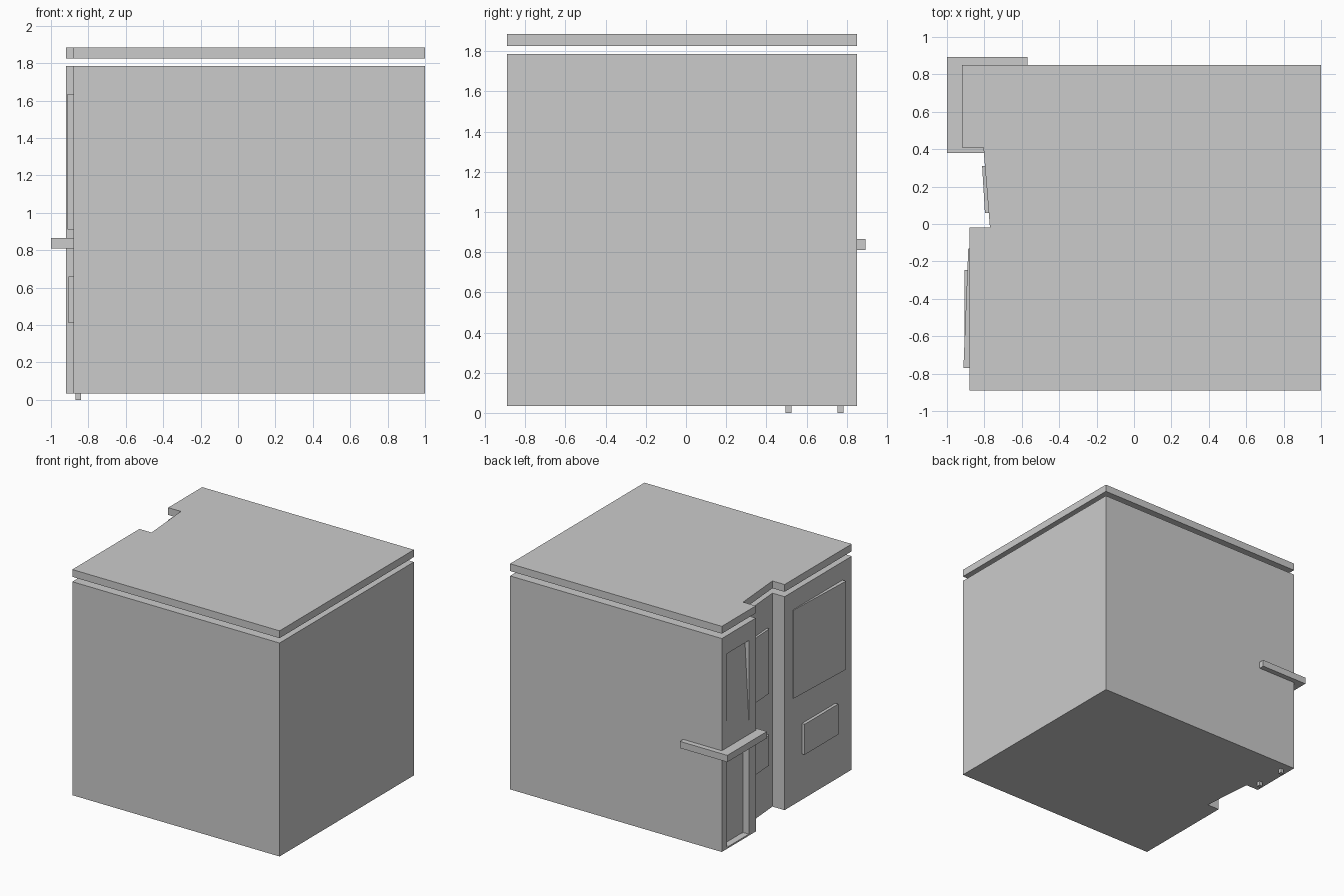
import bpy, bmesh
from mathutils import Vector

if "Cube" in bpy.data.objects:
    bpy.data.objects.remove(bpy.data.objects["Cube"])


def prism(name, pts, offset):
    """Extrude a closed 3D outline along an offset vector."""
    bm = bmesh.new()
    face = bm.faces.new([bm.verts.new(p) for p in pts])
    ext = bmesh.ops.extrude_face_region(bm, geom=[face])
    moved = [v for v in ext["geom"] if isinstance(v, bmesh.types.BMVert)]
    bmesh.ops.translate(bm, verts=moved, vec=Vector(offset))
    bmesh.ops.recalc_face_normals(bm, faces=bm.faces)
    mesh = bpy.data.meshes.new(name)
    bm.to_mesh(mesh)
    bm.free()
    ob = bpy.data.objects.new(name, mesh)
    bpy.context.collection.objects.link(ob)
    return ob


def slab(name, outline, z0, z1):
    return prism(name, [(x, y, z0) for x, y in outline], (0, 0, z1 - z0))


def box(name, x0, x1, y0, y1, z0, z1):
    return slab(name, [(x0, y0), (x1, y0), (x1, y1), (x0, y1)], z0, z1)


def cut(target, cutter):
    cutter.hide_render = True
    cutter.hide_set(True)
    mod = target.modifiers.new(cutter.name, 'BOOLEAN')
    mod.object = cutter
    mod.operation = 'DIFFERENCE'
    mod.solver = 'EXACT'


# Building block and floating roof share one footprint
footprint = [(-0.92, 0.85), (-0.92, 0.41), (-0.805, 0.41), (-0.77, -0.02),
             (-0.88, -0.02), (-0.88, -0.89), (1.0, -0.89), (1.0, 0.85)]
walls = slab("walls", footprint, 0.035, 1.785)
slab("roof_slab", footprint, 1.825, 1.885)

# Canopy wrapping the entrance corner
box("entrance_canopy", -1.0, -0.57, 0.38, 0.893, 0.81, 0.865)

# Recessed doorway, and the window recess that deepens towards its top
cut(walls, box("doorway_cutter", -0.96, -0.865, 0.50, 0.78, 0.048, 0.83))
recess = [(-0.96, 0.50, 0.97), (-0.92, 0.50, 0.97), (-0.884, 0.50, 1.635), (-0.96, 0.50, 1.635)]
cut(walls, prism("upper_recess_cutter", recess, (0, 0.28, 0)))

# Door feet below the wall
for i, y in enumerate((0.495, 0.755)):
    box(f"door_foot_{i + 1}", -0.87, -0.84, y, y + 0.03, 0.0, 0.05)

# Window panels on the long left wall
slab("large_window", [(-0.912, -0.77), (-0.86, -0.77), (-0.86, -0.13), (-0.886, -0.13)], 0.91, 1.635)
box("small_window", -0.905, -0.86, -0.68, -0.245, 0.41, 0.66)

# Window panels on the angled alcove wall
alcove = [(-0.812, 0.31), (-0.797, 0.06), (-0.75, 0.06), (-0.77, 0.31)]
slab("alcove_upper_window", alcove, 1.0, 1.53)
slab("alcove_lower_window", alcove, 0.41, 0.66)
